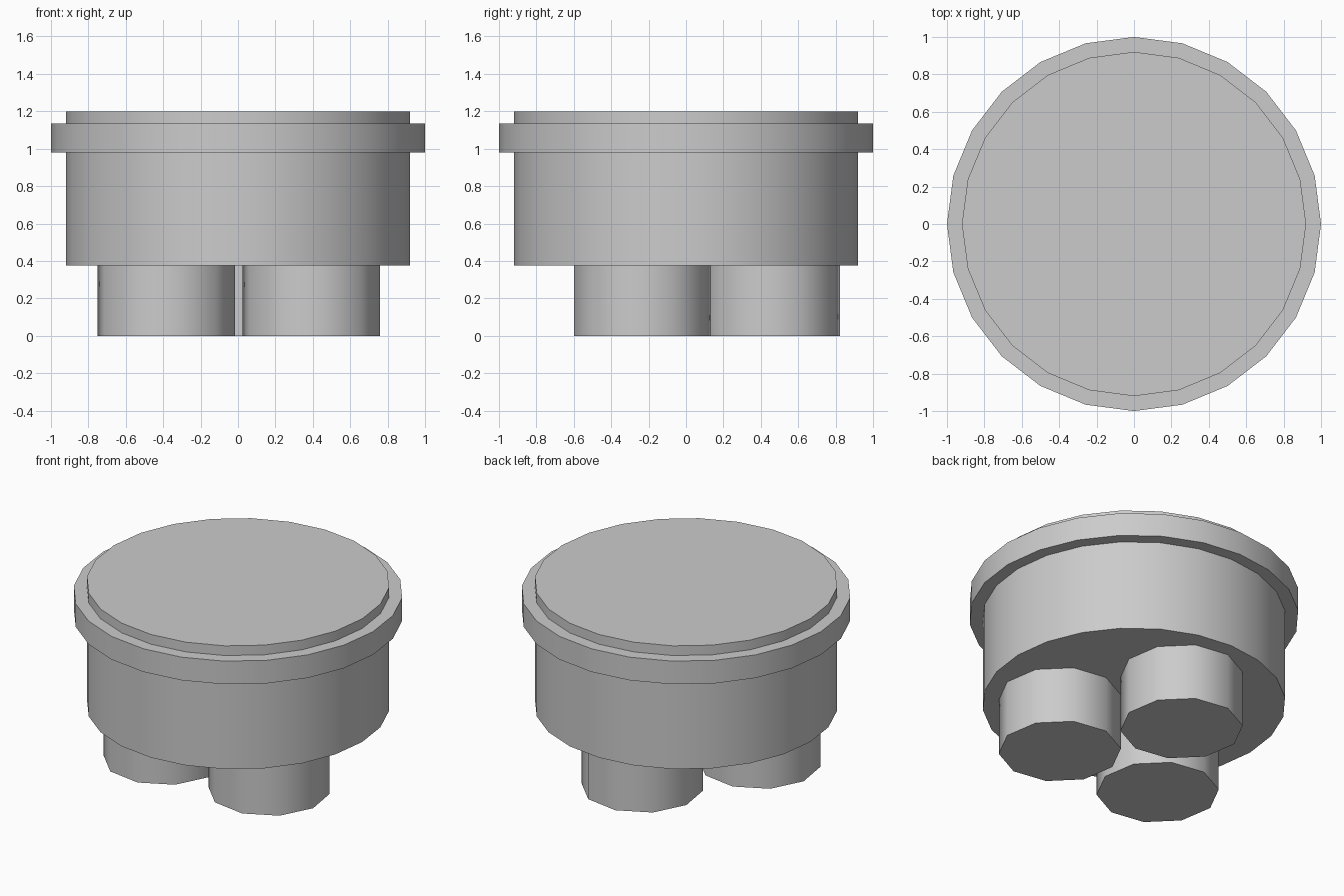
import bpy, math

if "Cube" in bpy.data.objects:
    bpy.data.objects.remove(bpy.data.objects["Cube"])

def drum(name, x, y, z0, z1, radius, sides, turn=0.0):
    """Capped cylinder with smooth walls and sharp rims."""
    bpy.ops.mesh.primitive_cylinder_add(vertices=sides, radius=radius, depth=z1 - z0,
                                        location=(x, y, (z0 + z1) / 2),
                                        rotation=(0, 0, turn))
    ob = bpy.context.object
    ob.name = name
    bpy.ops.object.shade_smooth_by_angle(angle=math.radians(50))
    return ob

# main body and raised collar
drum("body", 0, 0, 0.375, 1.20, 0.92, 24)
drum("collar", 0, 0, 0.98, 1.135, 1.0, 24)

# three stubby feet
for i, (x, y) in enumerate([(0.005, 0.455), (0.3925, -0.2325), (-0.3825, -0.2325)]):
    drum(f"foot_{i + 1}", x, y, 0, 0.375, 0.372, 10, math.radians(9))
